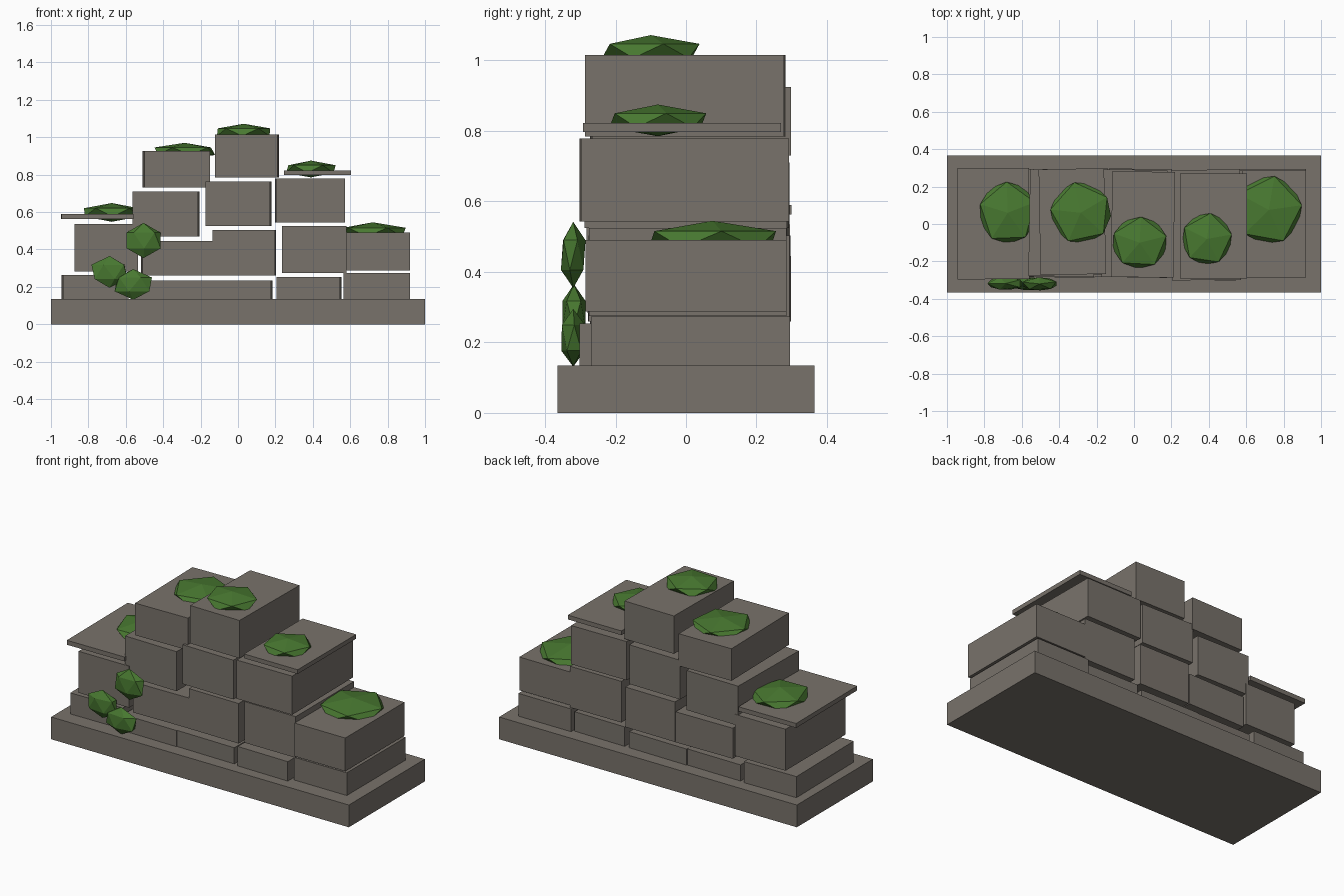
import bpy, bmesh, math
from mathutils import Matrix, Vector

if "Cube" in bpy.data.objects:
    bpy.data.objects.remove(bpy.data.objects["Cube"], do_unlink=True)


def material(name, rgb):
    m = bpy.data.materials.new(name)
    m.use_nodes = True
    m.diffuse_color = (*rgb, 1)
    bsdf = m.node_tree.nodes["Principled BSDF"]
    bsdf.inputs["Base Color"].default_value = (*rgb, 1)
    bsdf.inputs["Roughness"].default_value = 0.9
    return m


STONE = material("grey stone", (0.19, 0.17, 0.147))
MOSS = material("moss green", (0.065, 0.19, 0.03))


def finish(name, bm, mat):
    mesh = bpy.data.meshes.new(name)
    bm.to_mesh(mesh)
    bm.free()
    mesh.materials.append(mat)
    obj = bpy.data.objects.new(name, mesh)
    bpy.context.collection.objects.link(obj)
    return obj


def block(name, x, y, z, turn=0):
    """Box from (min, max) pairs, turned a few degrees about its own centre."""
    bm = bmesh.new()
    bmesh.ops.create_cube(bm, size=1)
    size = Vector([b - a for a, b in (x, y, z)])
    bmesh.ops.scale(bm, vec=size, verts=bm.verts)
    obj = finish(name, bm, STONE)
    obj.location = [(a + b) / 2 for a, b in (x, y, z)]
    obj.rotation_euler.z = math.radians(turn)


def clump(name, centre, radii, spin=0):
    """Flattened twenty-sided moss clump."""
    bm = bmesh.new()
    bmesh.ops.create_icosphere(bm, subdivisions=1, radius=1)
    bmesh.ops.rotate(bm, matrix=Matrix.Rotation(math.radians(spin), 3, "Z"), verts=bm.verts)
    bmesh.ops.scale(bm, vec=radii, verts=bm.verts)
    finish(name, bm, MOSS).location = centre


# Foundation
block("foundation", (-1, 1), (-0.365, 0.365), (0, 0.135))

# Courses of loose stones: x range, y range, z range, turn
courses = {
    "bottom_stone": [
        ((-0.94, -0.59), (-0.27, 0.29), (0.135, 0.263), 0.8),
        ((-0.57, -0.21), (-0.285, 0.285), (0.135, 0.233), -0.5),
        ((-0.21, 0.18), (-0.285, 0.285), (0.135, 0.233), -0.8),
        ((0.21, 0.55), (-0.3, 0.28), (0.135, 0.253), -0.8),
        ((0.565, 0.92), (-0.27, 0.295), (0.135, 0.273), 0)],
    "second_stone": [
        ((-0.875, -0.535), (-0.28, 0.295), (0.283, 0.535), 0),
        ((-0.515, -0.135), (-0.275, 0.295), (0.26, 0.445), 0.8),
        ((-0.135, 0.2), (-0.275, 0.295), (0.26, 0.503), -0.5),
        ((0.235, 0.58), (-0.275, 0.285), (0.275, 0.525), 0),
        ((0.58, 0.92), (-0.285, 0.285), (0.288, 0.49), 0)],
    "third_stone": [
        ((-0.56, -0.21), (-0.28, 0.29), (0.47, 0.71), -1),
        ((-0.17, 0.175), (-0.285, 0.29), (0.525, 0.763), -1),
        ((0.2, 0.57), (-0.3, 0.29), (0.543, 0.778), 0.5)],
    "top_stone": [
        ((-0.505, -0.155), (-0.27, 0.295), (0.73, 0.925), 1),
        ((-0.12, 0.215), (-0.285, 0.28), (0.785, 1.015), -0.8)],
    "cap_slab": [
        ((-0.945, -0.56), (-0.295, 0.298), (0.563, 0.59), 0.5),
        ((0.245, 0.605), (-0.292, 0.27), (0.797, 0.823), 0)],
}
for course, stones in courses.items():
    for i, stone in enumerate(stones, 1):
        block(f"{course}_{i}", *stone)

# Moss lying on the upper faces
top_moss = [
    ((0.03, -0.1, 1.027), (0.165, 0.155, 0.045), 15),
    ((-0.285, 0.06, 0.925), (0.182, 0.185, 0.045), 30),
    ((-0.675, 0.06, 0.598), (0.172, 0.185, 0.05), 20),
    ((0.39, -0.08, 0.83), (0.15, 0.155, 0.045), 10),
    ((0.72, 0.075, 0.492), (0.2, 0.205, 0.053), 8)]
for i, moss in enumerate(top_moss, 1):
    clump(f"top_moss_{i}", *moss)

# Moss clinging to the front
front_moss = [
    ((-0.505, -0.32, 0.448), (0.107, 0.039, 0.094), 20),
    ((-0.687, -0.318, 0.28), (0.108, 0.038, 0.085), 35),
    ((-0.56, -0.32, 0.213), (0.112, 0.039, 0.082), 5)]
for i, moss in enumerate(front_moss, 1):
    clump(f"front_moss_{i}", *moss)
